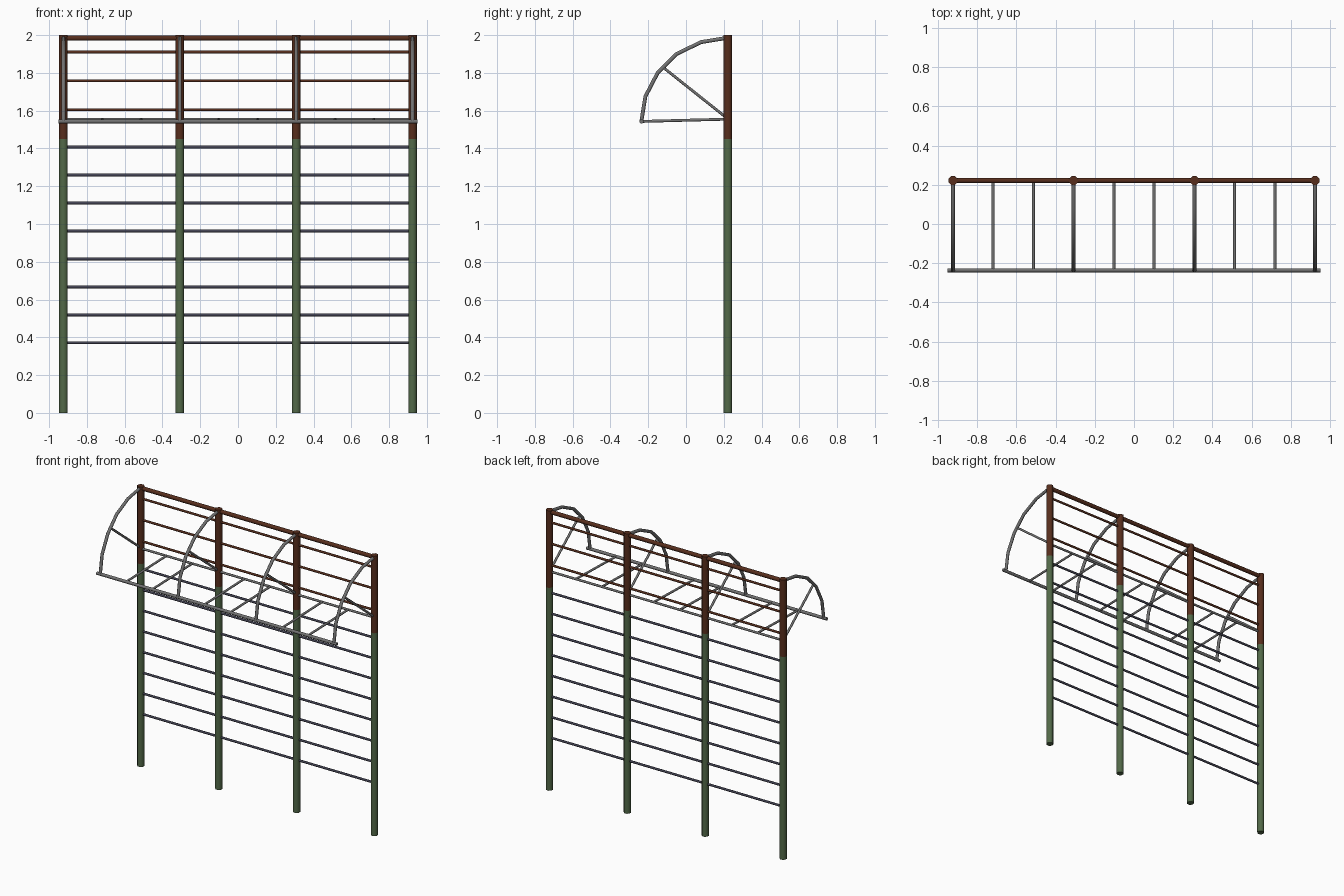
import bpy, math
from mathutils import Vector

if "Cube" in bpy.data.objects:
    bpy.data.objects.remove(bpy.data.objects["Cube"])


def material(name, rgb):
    m = bpy.data.materials.new(name)
    m.diffuse_color = (*rgb, 1)
    m.use_nodes = True
    m.node_tree.nodes["Principled BSDF"].inputs["Base Color"].default_value = m.diffuse_color
    return m


GREEN = material("green paint", (0.085, 0.14, 0.065))
BROWN = material("rust brown paint", (0.095, 0.027, 0.012))
SLATE = material("dark slate steel", (0.055, 0.055, 0.085))
GREY = material("grey steel", (0.17, 0.17, 0.17))


def tube(name, points, radius, mat, sides=8):
    """Sweep a polygon along a path lying in one plane, with capped ends."""
    pts = [Vector(p) for p in points]
    n = len(pts)
    verts, faces = [], []
    for i, p in enumerate(pts):
        t = (pts[min(i + 1, n - 1)] - pts[max(i - 1, 0)]).normalized()
        ref = Vector((1, 0, 0)) if abs(t.x) < 0.9 else Vector((0, 0, 1))
        u = t.cross(ref).normalized()
        v = t.cross(u)
        for k in range(sides):
            a = 2 * math.pi * (k + 0.5) / sides
            verts.append(p + radius * (math.cos(a) * u + math.sin(a) * v))
    for i in range(n - 1):
        for k in range(sides):
            j = (k + 1) % sides
            faces.append((i * sides + k, i * sides + j,
                          (i + 1) * sides + j, (i + 1) * sides + k))
    faces.append(tuple(reversed(range(sides))))
    faces.append(tuple(range((n - 1) * sides, n * sides)))
    me = bpy.data.meshes.new(name)
    me.from_pydata(verts, [], faces)
    me.materials.append(mat)
    # smooth sides, flat end caps
    for f in me.polygons:
        f.use_smooth = len(f.vertices) == 4
    ob = bpy.data.objects.new(name, me)
    bpy.context.collection.objects.link(ob)
    return ob


POST_X = [-0.924, -0.308, 0.308, 0.924]
Y = 0.222            # plane of the ladder wall
FRONT_Y = -0.236     # front rail of the canopy

# curved canopy profile (y, z)
ARC = [(0.215, 1.985), (0.08, 1.963), (-0.05, 1.9),
       (-0.15, 1.8), (-0.215, 1.675), (FRONT_Y, 1.545)]

for x in POST_X:
    # two-colour posts
    tube("post_lower", [(x, Y, 0), (x, Y, 1.45)], 0.0245, GREEN)
    tube("post_upper", [(x, Y, 1.45), (x, Y, 2)], 0.0245, BROWN)
    # canopy arc and diagonal brace
    tube("canopy_arc", [(x, y, z) for y, z in ARC], 0.011, GREY)
    tube("canopy_brace", [(x, 0.215, 1.562), (x, -0.112, 1.822)], 0.008, GREY)

# wall rungs, one per bay
for a, b in zip(POST_X, POST_X[1:]):
    for i in range(8):
        z = 0.371 + i * 0.148
        tube("lower_rung", [(a, Y, z), (b, Y, z)], 0.008, SLATE)
    for z in (1.605, 1.758, 1.91):
        tube("upper_rung", [(a, Y, z), (b, Y, z)], 0.008, BROWN)
    tube("top_rail", [(a, Y, 1.984), (b, Y, 1.984)], 0.0145, BROWN)
    tube("canopy_back_rail", [(a, Y - 0.005, 1.555), (b, Y - 0.005, 1.555)], 0.008, GREY)
    # two overhead rungs in each bay
    for k in (1, 2):
        x = a + (b - a) * k / 3
        tube("canopy_rung", [(x, Y - 0.005, 1.555), (x, FRONT_Y, 1.543)], 0.008, GREY)

# front rail of the canopy
tube("canopy_front_rail", [(-0.95, FRONT_Y, 1.543), (0.95, FRONT_Y, 1.543)], 0.011, GREY)
